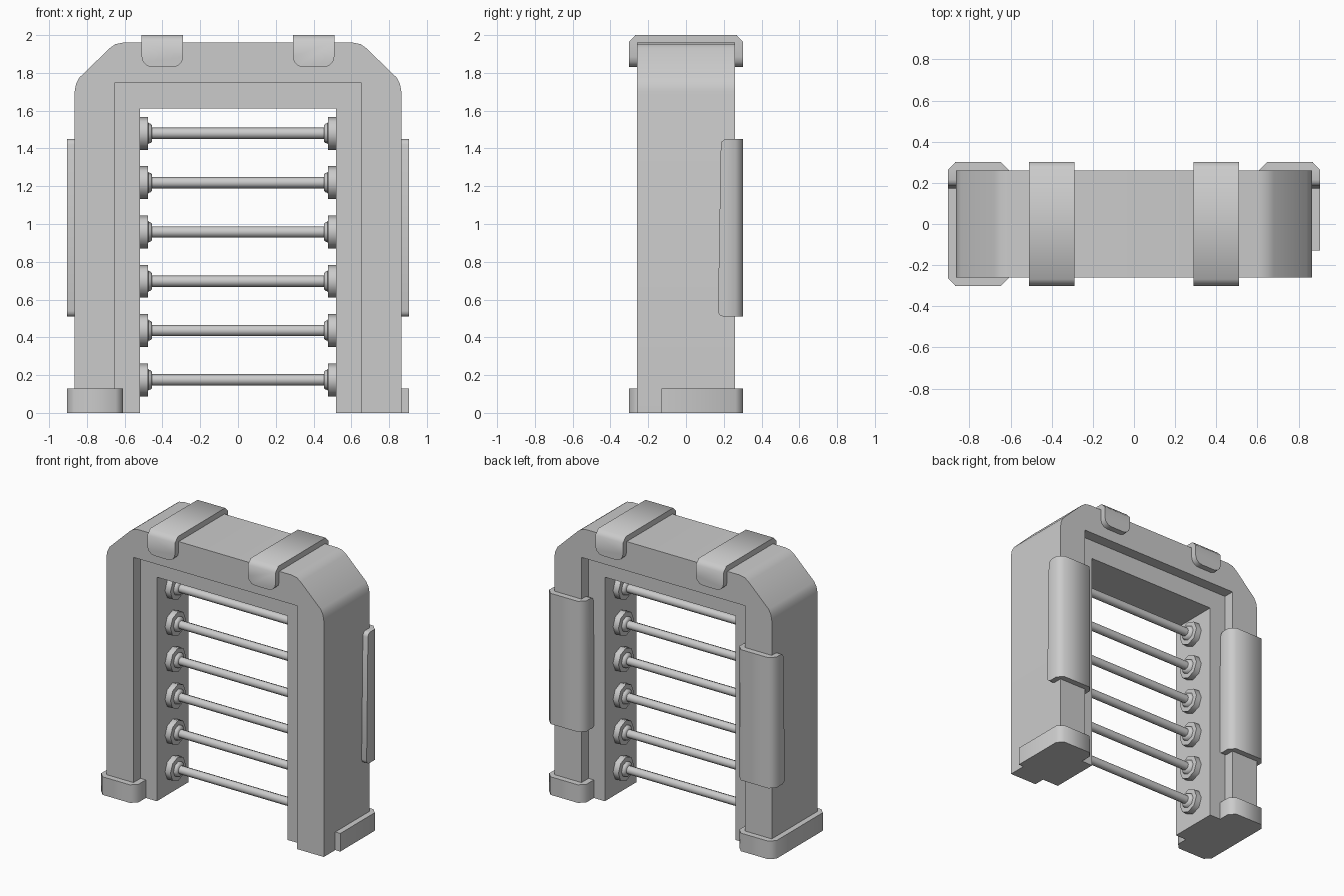
import bpy, bmesh, math
from mathutils import Vector

if "Cube" in bpy.data.objects:
    bpy.data.objects.remove(bpy.data.objects["Cube"])


def finish(bm, name):
    bmesh.ops.recalc_face_normals(bm, faces=bm.faces)
    me = bpy.data.meshes.new(name)
    bm.to_mesh(me)
    bm.free()
    ob = bpy.data.objects.new(name, me)
    bpy.context.collection.objects.link(ob)
    bpy.ops.object.select_all(action='DESELECT')
    ob.select_set(True)
    bpy.context.view_layer.objects.active = ob
    bpy.ops.object.shade_smooth_by_angle(angle=math.radians(50))
    return ob


def prism(pts, place, a, b):
    """Extrude a 2D outline from a to b; place(u, v, t) gives the 3D point."""
    bm = bmesh.new()
    lo = [bm.verts.new(place(u, v, a)) for u, v in pts]
    hi = [bm.verts.new(place(u, v, b)) for u, v in pts]
    bm.faces.new(lo)
    bm.faces.new(hi)
    n = len(pts)
    for i in range(n):
        j = (i + 1) % n
        bm.faces.new((lo[i], lo[j], hi[j], hi[i]))
    return bm


def round_tips(bm, axis, is_tip, offset):
    """Round the corners at the free ends of a clip."""
    es = []
    for e in bm.edges:
        d = e.verts[1].co - e.verts[0].co
        if abs(d[axis]) > 0.99 * d.length and all(is_tip(v.co) for v in e.verts):
            es.append(e)
    bmesh.ops.bevel(bm, geom=es, offset=offset, segments=3, profile=0.5, affect='EDGES')


def mirrored(half):
    return half + [(-x, z) for x, z in reversed(half)]


def arch(name, outer, ix, iz, depth):
    pts = mirrored([(ix, 0)] + outer)
    pts += [(-ix, 0), (-ix, iz), (ix, iz)]
    pts = [p for i, p in enumerate(pts) if p != pts[i - 1]]
    finish(prism(pts, lambda u, v, t: (u, t, v), -depth, depth), name)


def revolve(name, prof, z, sides=8):
    """Turn an (x, radius) profile about a line along x."""
    bm = bmesh.new()
    rings = []
    for x, r in prof:
        rings.append([bm.verts.new((x, r * math.cos(a), z + r * math.sin(a)))
                      for a in (2 * math.pi * k / sides for k in range(sides))])
    for p, q in zip(rings, rings[1:]):
        for k in range(sides):
            m = (k + 1) % sides
            bm.faces.new((p[k], p[m], q[m], q[k]))
    bm.faces.new(rings[0])
    bm.faces.new(rings[-1])
    finish(bm, name)


# Outer arch with cut corners, and the recessed inner lining
arch("outer_arch", [(0.865, 0), (0.865, 1.70), (0.858, 1.74), (0.84, 1.775),
                    (0.68, 1.93), (0.65, 1.952), (0.61, 1.96)], 0.65, 1.75, 0.26)
arch("inner_lining", [(0.652, 0), (0.652, 1.752)], 0.52, 1.612, 0.18)

# Rungs and their wall sockets
for i in range(6):
    z = 0.175 + 0.261 * i
    revolve("rung", [(-0.5, 0.03), (0.5, 0.03)], z)
    for s in (-1, 1):
        revolve("rung_socket", [(s * 0.522, 0.087), (s * 0.477, 0.087), (s * 0.475, 0.055),
                                (s * 0.462, 0.05), (s * 0.454, 0.042)], z)

# Straps over the top
strap = mirrored([(0.26, 1.83), (0.302, 1.83), (0.302, 1.965), (0.268, 2.0)])
strap += [(-0.26, 1.958), (0.26, 1.958)]
for s in (-1, 1):
    bm = prism(strap, lambda u, v, t: (t, u, v), s * 0.29, s * 0.51)
    round_tips(bm, 1, lambda c: c.z < 1.84, 0.055)
    finish(bm, "top_strap")

# Pads clipped around the rear edge of each leg
pad = [(0.905, 0.185), (0.905, 0.262), (0.867, 0.302), (0.648, 0.302), (0.608, 0.262),
       (0.608, 0.185), (0.65, 0.185), (0.65, 0.26), (0.865, 0.26), (0.865, 0.185)]
for s in (-1, 1):
    bm = prism(pad, lambda u, v, t: (s * u, v, t), 0.51, 1.45)
    for v in bm.verts:
        if v.co.y < 0.2 and v.co.z < 1:
            v.co.y -= 0.016
    round_tips(bm, 0, lambda c: c.y < 0.2, 0.03)
    finish(bm, "leg_pad")

# Foot guards: the right one wraps the rear, the left one wraps rear, side and front
rear_outer = [(0.608, 0.18), (0.608, 0.262), (0.648, 0.302), (0.867, 0.302), (0.905, 0.262)]
right = rear_outer + [(0.905, -0.13), (0.865, -0.13), (0.865, 0.26), (0.65, 0.26), (0.65, 0.18)]
left = rear_outer + [(x, -y) for x, y in reversed(rear_outer)]
left += [(0.65, -0.18), (0.65, -0.26), (0.865, -0.26), (0.865, 0.26), (0.65, 0.26), (0.65, 0.18)]
for s, pts in ((1, right), (-1, left)):
    finish(prism(pts, lambda u, v, t: (s * u, v, t), 0, 0.13), "foot_guard")
